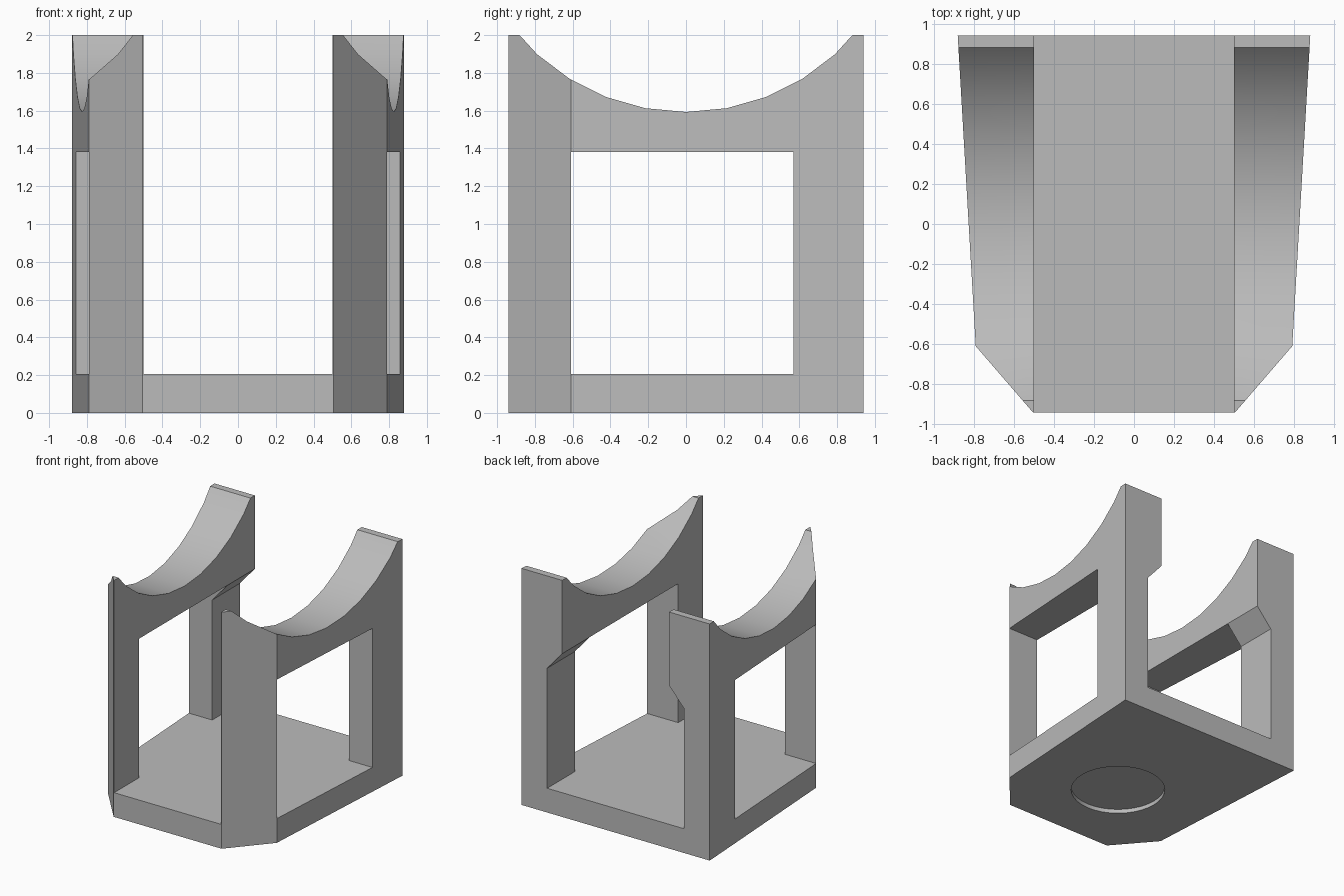
import bpy
import bmesh
from math import sin, cos, radians
from mathutils import Vector

cube = bpy.data.objects.get("Cube")
if cube:
    bpy.data.objects.remove(cube, do_unlink=True)

grey = bpy.data.materials.new("plain_grey")
grey.use_nodes = True
colour = (0.5, 0.5, 0.5, 1)
grey.diffuse_color = colour
grey.node_tree.nodes["Principled BSDF"].inputs["Base Color"].default_value = colour


def prism(name, profile, axis, start, end):
    """Extrude a 2D profile along x, y or z."""
    place = {"x": lambda a, b, t: (t, a, b),
             "y": lambda a, b, t: (a, t, b),
             "z": lambda a, b, t: (a, b, t)}[axis]
    bm = bmesh.new()
    face = bm.faces.new([bm.verts.new(place(a, b, start)) for a, b in profile])
    moved = bmesh.ops.extrude_face_region(bm, geom=[face])["geom"]
    bmesh.ops.translate(bm, vec=Vector(place(0, 0, end - start)),
                        verts=[v for v in moved if isinstance(v, bmesh.types.BMVert)])
    bmesh.ops.recalc_face_normals(bm, faces=bm.faces)
    mesh = bpy.data.meshes.new(name)
    bm.to_mesh(mesh)
    bm.free()
    obj = bpy.data.objects.new(name, mesh)
    bpy.context.collection.objects.link(obj)
    mesh.materials.append(grey)
    return obj


def mirrored(half):
    """Close a half outline across the middle."""
    return half + [(-a, b) for a, b in reversed(half)]


def rectangle(a0, a1, b0, b1):
    return [(a0, b0), (a1, b0), (a1, b1), (a0, b1)]


# Solid block with tapered sides and chamfered front corners
stand = prism("cradle_stand",
              mirrored([(0.505, -0.94), (0.79, -0.61), (0.88, 0.94)]), "z", 0, 2)

# Round saddle across the top
R, STEP = 1.17, radians(10.6)
saddle = [(R * sin(i * STEP), 1.593 + R * (1 - cos(i * STEP))) for i in range(-5, 6)]

# Shallow round recess under the base
disc = [(0.375 * cos(radians(a)), -0.2 + 0.375 * sin(radians(a))) for a in range(0, 360, 10)]

cutters = [
    prism("channel_cutter", rectangle(-0.5, 0.5, 0.205, 2.2), "y", -1.2, 1.2),
    prism("window_cutter", rectangle(-0.61, 0.57, 0.205, 1.38), "x", -1.2, 1.2),
    # Wider opening with sloped shoulders between the back posts
    prism("back_cutter", mirrored([(0.64, 0.205), (0.64, 1.22), (0.5, 1.38)]), "y", 0.3, 1.2),
    prism("saddle_cutter", saddle, "x", -1.2, 1.2),
    prism("recess_cutter", disc, "z", -0.1, 0.035),
]

bpy.context.view_layer.objects.active = stand
for cutter in cutters:
    cutter.hide_render = True
    mod = stand.modifiers.new(cutter.name, "BOOLEAN")
    mod.operation = "DIFFERENCE"
    mod.solver = "EXACT"
    mod.object = cutter
    bpy.ops.object.modifier_apply(modifier=mod.name)
for cutter in cutters:
    bpy.data.objects.remove(cutter, do_unlink=True)

bpy.ops.object.select_all(action="DESELECT")
stand.select_set(True)
bpy.ops.object.shade_smooth_by_angle(angle=radians(20))
